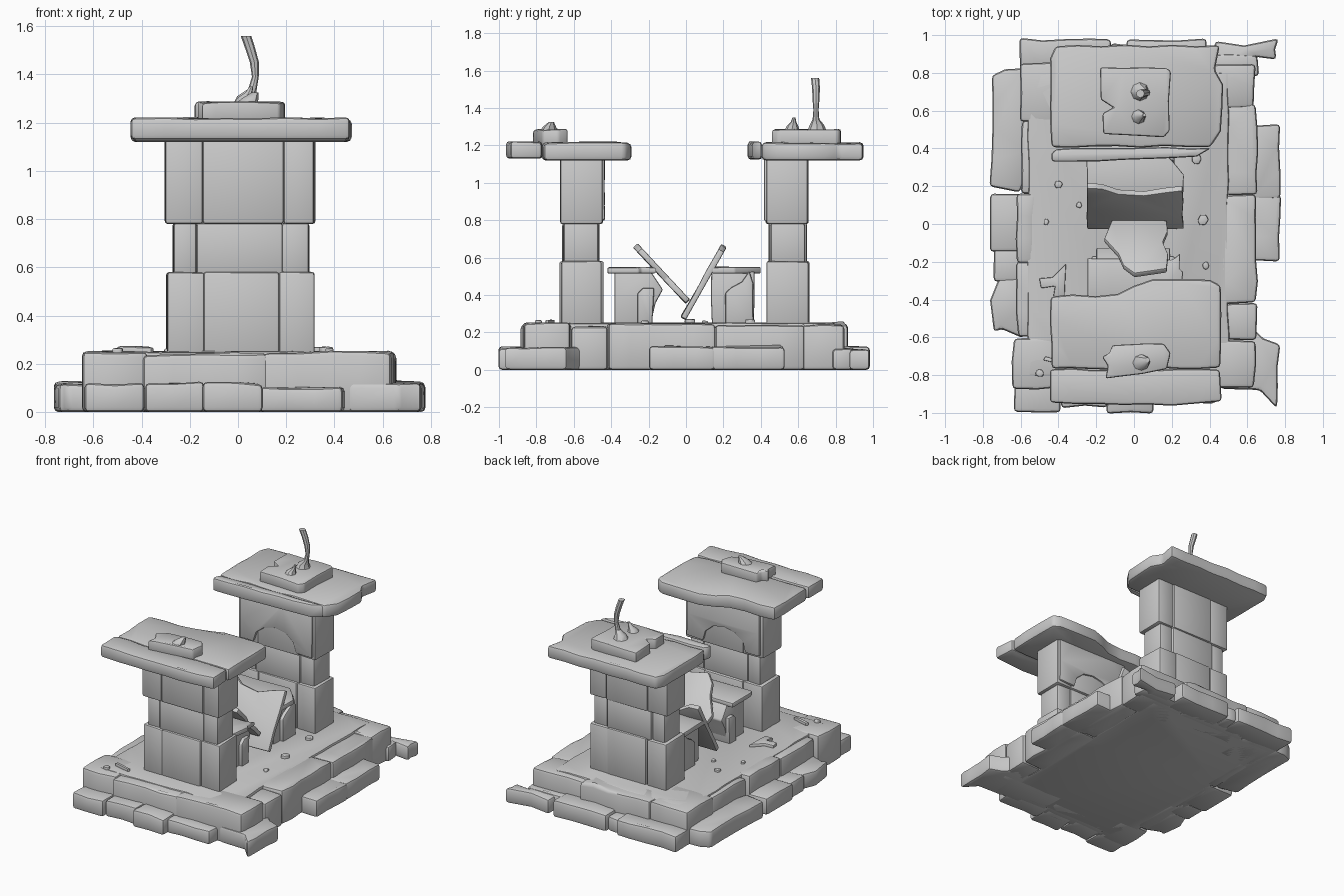
import bpy, bmesh, math, random
from mathutils import Vector, Matrix

random.seed(7)
AXES = {'z': lambda a, b, d: (a, b, d), 'x': lambda a, b, d: (d, a, b), 'y': lambda a, b, d: (a, d, b)}


def finish(name, bm, bevel=0.0, xf=None):
    bmesh.ops.recalc_face_normals(bm, faces=bm.faces[:])
    if bevel:
        edges = [e for e in bm.edges if e.calc_face_angle(0) > math.radians(32)]
        bmesh.ops.bevel(bm, geom=edges, offset=bevel, segments=2, profile=0.5,
                        affect='EDGES', clamp_overlap=True)
    if xf:
        bm.transform(xf)
    mesh = bpy.data.meshes.new(name)
    bm.to_mesh(mesh)
    bm.free()
    ob = bpy.data.objects.new(name, mesh)
    bpy.context.collection.objects.link(ob)
    return ob


def stone(name, outline, d0, d1, axis='z', bevel=0.014, rough=0.006, step=0.11, xf=None):
    """Worn stone: outline resampled, jittered, extruded from d0 to d1 and bevelled."""
    pts = []
    for i, p in enumerate(outline):
        p, q = Vector(p), Vector(outline[(i + 1) % len(outline)])
        n = max(1, int((q - p).length / step))
        pts += [p.lerp(q, k / n) + Vector((random.uniform(-rough, rough), random.uniform(-rough, rough)))
                for k in range(n)]
    bm = bmesh.new()
    put = AXES[axis]
    low = [bm.verts.new(put(p.x, p.y, d0)) for p in pts]
    top = [bm.verts.new(put(p.x, p.y, d1 + random.uniform(-rough, rough) * 0.7)) for p in pts]
    bm.faces.new(low[::-1])
    bm.faces.new(top)
    for i in range(len(pts)):
        j = (i + 1) % len(pts)
        bm.faces.new((low[i], low[j], top[j], top[i]))
    return finish(name, bm, bevel, xf)


def rect(x0, x1, y0, y1):
    return [(x0, y0), (x1, y0), (x1, y1), (x0, y1)]


def horn(name, rings, sides=8):
    """Stack of elliptical rings: (x, y, z, radius)."""
    bm = bmesh.new()
    loops = [[bm.verts.new((x + r * math.cos(2 * math.pi * k / sides),
                            y + r * math.sin(2 * math.pi * k / sides), z)) for k in range(sides)]
             for x, y, z, r in rings]
    for a, b in zip(loops, loops[1:]):
        for k in range(sides):
            j = (k + 1) % sides
            bm.faces.new((a[k], a[j], b[j], b[k]))
    bm.faces.new(loops[0])
    bm.faces.new(loops[-1])
    return finish(name, bm)


# Upper platform: paved core with a ring of rim stones
stone("platform_core", rect(-0.56, 0.50, -0.80, 0.80), 0, 0.25)
upper = [(-0.64, -0.38, -0.87, -0.60, .25), (-0.39, 0.12, -0.88, -0.70, .238), (0.11, 0.64, -0.87, -0.62, .25),
         (-0.62, -0.50, -0.60, -0.20, .24), (-0.62, -0.52, -0.20, 0.16, .25), (-0.60, -0.50, 0.16, 0.55, .235),
         (-0.60, -0.30, 0.54, 0.85, .25), (-0.31, 0.25, 0.68, 0.86, .245), (0.24, 0.64, 0.62, 0.85, .24),
         (0.49, 0.65, -0.62, -0.42, .235), (0.46, 0.65, -0.42, 0.15, .25), (0.48, 0.65, 0.15, 0.63, .237)]
for i, (x0, x1, y0, y1, h) in enumerate(upper):
    stone(f"upper_stone_{i}", rect(x0, x1, y0, y1), 0, h, bevel=0.02, rough=0.008)

# Lower step: plain blocks along front, back and sides
lower = [(-0.63, -0.39, -1.00, -0.80, .12), (-0.39, -0.14, -0.97, -0.80, .125), (-0.14, 0.10, -1.0, -0.80, .12),
         (0.09, 0.44, -0.95, -0.80, .105),
         (-0.60, -0.12, 0.80, 0.98, .12), (-0.04, 0.38, 0.80, 0.98, .125), (-0.13, -0.03, 0.80, 0.95, .11),
         (-0.76, -0.55, -0.14, 0.16, .125), (-0.75, -0.55, -0.30, -0.14, .115),
         (0.60, 0.77, -0.19, 0.16, .125), (0.36, 0.66, 0.78, 0.90, .115)]
for i, (x0, x1, y0, y1, h) in enumerate(lower):
    stone(f"lower_stone_{i}", rect(x0, x1, y0, y1), 0, h, bevel=0.02, rough=0.009)
# Lower step: broken, irregular blocks
stone("step_left_back", [(-0.77, 0.20), (-0.60, 0.17), (-0.52, 0.50), (-0.58, 0.83), (-0.68, 0.82),
                         (-0.755, 0.79), (-0.75, 0.50)], 0, 0.125, bevel=0.02)
stone("step_left_front", [(-0.74, -0.57), (-0.71, -0.55), (-0.58, -0.60), (-0.58, -0.29), (-0.72, -0.29),
                          (-0.76, -0.40)], 0, 0.115, bevel=0.02)
stone("step_right_mid", [(0.52, 0.17), (0.64, 0.13), (0.77, 0.14), (0.77, 0.53), (0.64, 0.52), (0.54, 0.54)],
      0, 0.125, bevel=0.02)
stone("step_right_front", [(0.46, -0.87), (0.66, -0.88), (0.76, -0.98), (0.77, -0.64), (0.68, -0.60),
                           (0.58, -0.50), (0.46, -0.55)], 0, 0.12, bevel=0.02)
stone("step_right_back", [(0.43, 0.97), (0.58, 0.95), (0.77, 0.98), (0.75, 0.93), (0.76, 0.87), (0.64, 0.88),
                          (0.58, 0.80), (0.42, 0.80)], 0, 0.11, bevel=0.02)

# Two pillars, each of three courses split into stones
courses = [(0.24, 0.58, 0.11, (-0.295, -0.14, 0.17, 0.315)),
           (0.57, 0.785, 0.094, (-0.27, -0.17, 0.185, 0.295)),
           (0.78, 1.14, 0.11, (-0.30, -0.145, 0.19, 0.318))]
for tag, yc in (("front", -0.56), ("back", 0.543)):
    for c, (z0, z1, half, xs) in enumerate(courses):
        for k in range(3):
            h = half + (0.006 if k == 1 else 0)
            stone(f"{tag}_pillar_{c}_{k}", rect(xs[k], xs[k + 1], yc - h, yc + h), z0, z1,
                  bevel=0.012, rough=0.004, step=0.2)
    # Remains of an arched facing on the inner side
    y = yc + (0.112 if yc < 0 else -0.112)
    arch = [(0.17 * math.cos(a * math.pi / 6), 0.80 + 0.14 * math.sin(a * math.pi / 6)) for a in range(7)]
    stone(f"{tag}_arch_facing", [(0.30, 0.80)] + arch + [(-0.28, 0.80), (-0.28, 1.13), (0.30, 1.13)],
          y - 0.014, y + 0.014, 'y', bevel=0.008, rough=0.003)

# Cap slabs, each cracked in two
stone("front_cap", [(-0.44, -0.765), (0.46, -0.765), (0.46, -0.33), (0.40, -0.30), (0.10, -0.29), (0.0, -0.33),
                    (-0.08, -0.375), (-0.44, -0.38)], 1.12, 1.215, bevel=0.02)
stone("front_cap_edge", [(-0.44, -0.94), (-0.30, -0.95), (0.20, -0.96), (0.46, -0.94), (0.46, -0.77),
                         (-0.44, -0.77)], 1.13, 1.22, bevel=0.018)
stone("back_cap", [(-0.44, 0.405), (0.40, 0.41), (0.46, 0.49), (0.47, 0.74), (0.43, 0.82), (0.45, 0.945),
                   (-0.42, 0.945), (-0.44, 0.88)], 1.12, 1.215, bevel=0.02)
stone("back_cap_edge", [(-0.44, 0.325), (0.20, 0.345), (0.33, 0.355), (0.41, 0.405), (-0.42, 0.40), (-0.44, 0.37)],
      1.125, 1.22, bevel=0.018)

# Broken statue bases on the caps with remaining fragments
stone("back_plinth", [(-0.18, 0.83), (0.17, 0.83), (0.19, 0.81), (0.19, 0.50), (0.16, 0.46), (-0.16, 0.48),
                      (-0.17, 0.58), (-0.11, 0.62), (-0.18, 0.66)], 1.20, 1.285, bevel=0.012)
stone("front_plinth", [(-0.17, -0.70), (-0.13, -0.68), (-0.12, -0.64), (0.05, -0.63), (0.16, -0.63), (0.195, -0.68),
                       (0.18, -0.77), (0.05, -0.79), (-0.09, -0.81), (-0.15, -0.82), (-0.14, -0.75)],
      1.20, 1.285, bevel=0.012)
horn("back_statue_leg", [(0.03, 0.70, 1.27, .055), (0.035, 0.70, 1.31, .038), (0.06, 0.695, 1.34, .018),
                         (0.072, 0.695, 1.39, .014), (0.068, 0.695, 1.45, .019), (0.05, 0.695, 1.51, .021),
                         (0.033, 0.69, 1.56, .022)])
horn("back_statue_foot", [(0.02, 0.565, 1.27, .045), (0.03, 0.57, 1.305, .03), (0.045, 0.575, 1.325, .015),
                          (0.055, 0.577, 1.35, .008)])
horn("front_statue_foot", [(0.03, -0.735, 1.27, .05), (0.05, -0.73, 1.30, .035), (0.07, -0.72, 1.325, .014)])

# Two broken table supports (profiles in y, z) with thin tops
stone("front_support", [(-0.385, 0.24), (-0.19, 0.24), (-0.16, 0.36), (-0.125, 0.43), (-0.19, 0.53), (-0.385, 0.53)],
      -0.20, 0.19, 'x', bevel=0.01, rough=0.003)
stone("front_support_panel", [(-0.26, 0.24), (-0.18, 0.24), (-0.17, 0.44), (-0.23, 0.44), (-0.26, 0.41)],
      -0.225, 0.215, 'x', bevel=0.01, rough=0.002)
stone("front_support_top", [(-0.25, -0.38), (-0.24, -0.42), (0.24, -0.42), (0.26, -0.25), (0.24, -0.24),
                            (0.24, -0.155), (0.20, -0.19), (-0.25, -0.18)], 0.515, 0.548, bevel=0.008, rough=0.004)
stone("back_support", rect(0.135, 0.365, 0.24, 0.53), -0.20, 0.19, 'x', bevel=0.01, rough=0.004)
stone("back_support_panel", [(0.21, 0.24), (0.36, 0.24), (0.36, 0.46), (0.34, 0.53), (0.30, 0.47), (0.24, 0.44),
                             (0.21, 0.41)], -0.225, 0.215, 'x', bevel=0.01, rough=0.002)
stone("back_support_top", [(-0.25, 0.135), (0.26, 0.14), (0.265, 0.26), (0.20, 0.33), (0.14, 0.40), (-0.25, 0.395)],
      0.515, 0.55, bevel=0.008, rough=0.004)

# Fallen halves of the table top leaning into each other


def leaning(y, z, deg):
    return Matrix.Translation((0, y, z)) @ Matrix.Rotation(math.radians(deg), 4, 'X')


stone("back_fallen_slab", [(-0.25, 0), (0.26, 0), (0.26, 0.42), (0.16, 0.40), (0.05, 0.36), (-0.08, 0.38),
                           (-0.17, 0.44), (-0.25, 0.45)], -0.016, 0.016, bevel=0.007, rough=0.004,
      xf=leaning(-0.015, 0.275, 60.6))
stone("front_fallen_slab", [(-0.12, 0), (0.17, 0.0), (0.18, 0.09), (0.155, 0.17), (0.18, 0.26), (0.17, 0.38),
                            (0.0, 0.41), (-0.06, 0.35), (-0.08, 0.26), (-0.16, 0.14)], -0.016, 0.016,
      bevel=0.007, rough=0.004, xf=leaning(0.01, 0.365, 133))

# Rubble and shards on the platform
for i, (x, y, r) in enumerate([(-0.40, 0.21, .022), (0.33, 0.345, .028), (-0.465, 0.01, .018), (0.365, 0.02, .03),
                               (-0.29, 0.10, .018), (-0.50, -0.79, .022), (0.38, -0.22, .02)]):
    n = random.randint(5, 7)
    stone(f"pebble_{i}", [(x + r * math.cos(6.283 * k / n), y + r * math.sin(6.283 * k / n)) for k in range(n)],
          0.235, 0.25 + r * 0.7, bevel=0.006, rough=0.003)
stone("flat_shard", [(-0.50, -0.29), (-0.43, -0.28), (-0.36, -0.21), (-0.37, -0.38), (-0.43, -0.38), (-0.42, -0.33),
                     (-0.49, -0.34)], 0.24, 0.272, bevel=0.006, rough=0.003)
stone("thin_splinter", [(-0.48, -0.72), (-0.36, -0.75), (-0.35, -0.735), (-0.47, -0.70)], 0.24, 0.268,
      bevel=0.004, rough=0.001)

# Smooth shading with crisp edges
for ob in bpy.context.scene.objects:
    ob.select_set(True)
    bpy.context.view_layer.objects.active = ob
bpy.ops.object.shade_smooth_by_angle(angle=math.radians(35))
